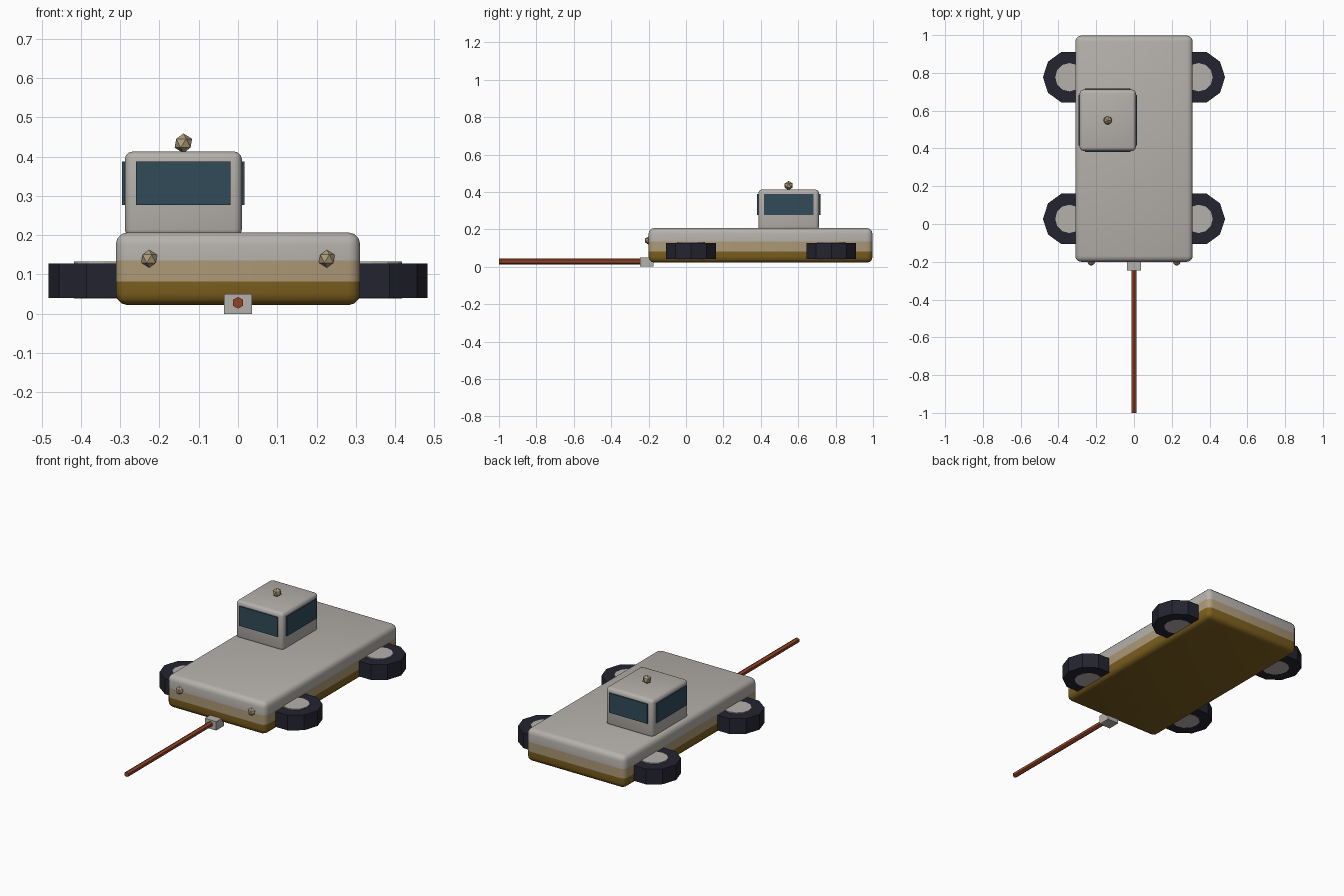
import bpy, bmesh, math
from mathutils import Matrix, Vector

cube = bpy.data.objects.get("Cube")
if cube:
    bpy.data.objects.remove(cube, do_unlink=True)


def material(name, rgb):
    lin = [((c / 255 + 0.055) / 1.055) ** 2.4 for c in rgb] + [1]
    m = bpy.data.materials.new(name)
    m.use_nodes = True
    m.diffuse_color = lin
    m.node_tree.nodes["Principled BSDF"].inputs["Base Color"].default_value = lin
    return m


GREY = material("pale grey paint", (181, 177, 172))
TAN = material("dusty tan", (172, 153, 119))
GOLD = material("mud gold", (124, 95, 30))
TYRE = material("dark rubber", (36, 36, 48))
GLASS = material("blue glass", (50, 75, 90))
RUST = material("rust brown", (146, 68, 38))
LAMP = material("lamp beige", (172, 156, 122))


def finish(name, bm, mats, smooth=False):
    me = bpy.data.meshes.new(name)
    bmesh.ops.recalc_face_normals(bm, faces=bm.faces[:])
    bm.to_mesh(me)
    bm.free()
    for m in mats:
        me.materials.append(m)
    ob = bpy.data.objects.new(name, me)
    bpy.context.collection.objects.link(ob)
    if smooth:
        for p in me.polygons:
            p.use_smooth = True
        me.set_sharp_from_angle(angle=math.radians(35))
    return ob


def box(lo, hi, bevel=0):
    lo, hi = Vector(lo), Vector(hi)
    bm = bmesh.new()
    bmesh.ops.create_cube(bm, size=1, matrix=Matrix.Translation((lo + hi) / 2)
                          @ Matrix.Diagonal((*(hi - lo), 1)))
    if bevel:
        bmesh.ops.bevel(bm, geom=bm.edges[:], offset=bevel, segments=3,
                        profile=0.5, affect='EDGES')
    return bm


def cylinder(name, centre, radius, depth, sides, mat, rot=Matrix()):
    bm = bmesh.new()
    bmesh.ops.create_cone(bm, cap_ends=True, segments=sides, radius1=radius,
                          radius2=radius, depth=depth,
                          matrix=Matrix.Translation(centre) @ rot)
    return finish(name, bm, [mat])


def lamp(name, centre, radius):
    bm = bmesh.new()
    bmesh.ops.create_icosphere(bm, subdivisions=1, radius=radius,
                               matrix=Matrix.Translation(centre))
    return finish(name, bm, [LAMP])


# Hull with three horizontal paint bands
BANDS = (0.082, 0.135)
bm = box((-0.311, -0.2, 0.022), (0.311, 0.997, 0.207), 0.03)
for z in BANDS:
    bmesh.ops.bisect_plane(bm, geom=bm.verts[:] + bm.edges[:] + bm.faces[:],
                           plane_co=(0, 0, z), plane_no=(0, 0, 1))
for f in bm.faces:
    f.material_index = sum(f.calc_center_median().z > z for z in BANDS)
finish("hull", bm, [GOLD, TAN, GREY], True)

# Cabin and its four windows
CX, CY, HX, HY = -0.139, 0.549, 0.149, 0.162
finish("cabin", box((CX - HX, CY - HY, 0.195), (CX + HX, CY + HY, 0.413), 0.02),
       [GREY], True)
Z0, Z1, T = 0.277, 0.388, 0.007
for side, label in ((-1, "right"), (1, "left")):
    x = CX + side * (HX + T / 2)
    finish(label + "_window", box((x - T / 2, CY - 0.133, Z0), (x + T / 2, CY + 0.133, Z1)),
           [GLASS])
for side, label in ((-1, "front"), (1, "rear")):
    y = CY + side * (HY + T / 2)
    finish(label + "_window", box((CX - 0.12, y - T / 2, Z0), (CX + 0.12, y + T / 2, Z1)),
           [GLASS])

# Lamps
lamp("roof_lamp", (CX, CY, 0.434), 0.025)
for s, label in ((-1, "right"), (1, "left")):
    lamp(label + "_headlamp", (s * 0.226, -0.199, 0.14), 0.023)

# Flat-lying wheels with hubs
for s, label in ((-1, "right"), (1, "left")):
    for y, end in ((0.027, "front"), (0.777, "rear")):
        name = end + "_" + label
        cylinder(name + "_tyre", (s * 0.342, y, 0.084), 0.14, 0.087, 10, TYRE,
                 Matrix.Rotation(math.pi / 2, 4, 'Z'))
        cylinder(name + "_hub", (s * 0.342, y, 0.086), 0.075, 0.094, 12, GREY)

# Hitch block and tow bar
finish("hitch_block", box((-0.036, -0.247, 0), (0.036, -0.175, 0.05)), [GREY])
cylinder("tow_bar", (0, -0.615, 0.028), 0.015, 0.77, 6, RUST,
         Matrix.Rotation(math.pi / 2, 4, 'X'))
